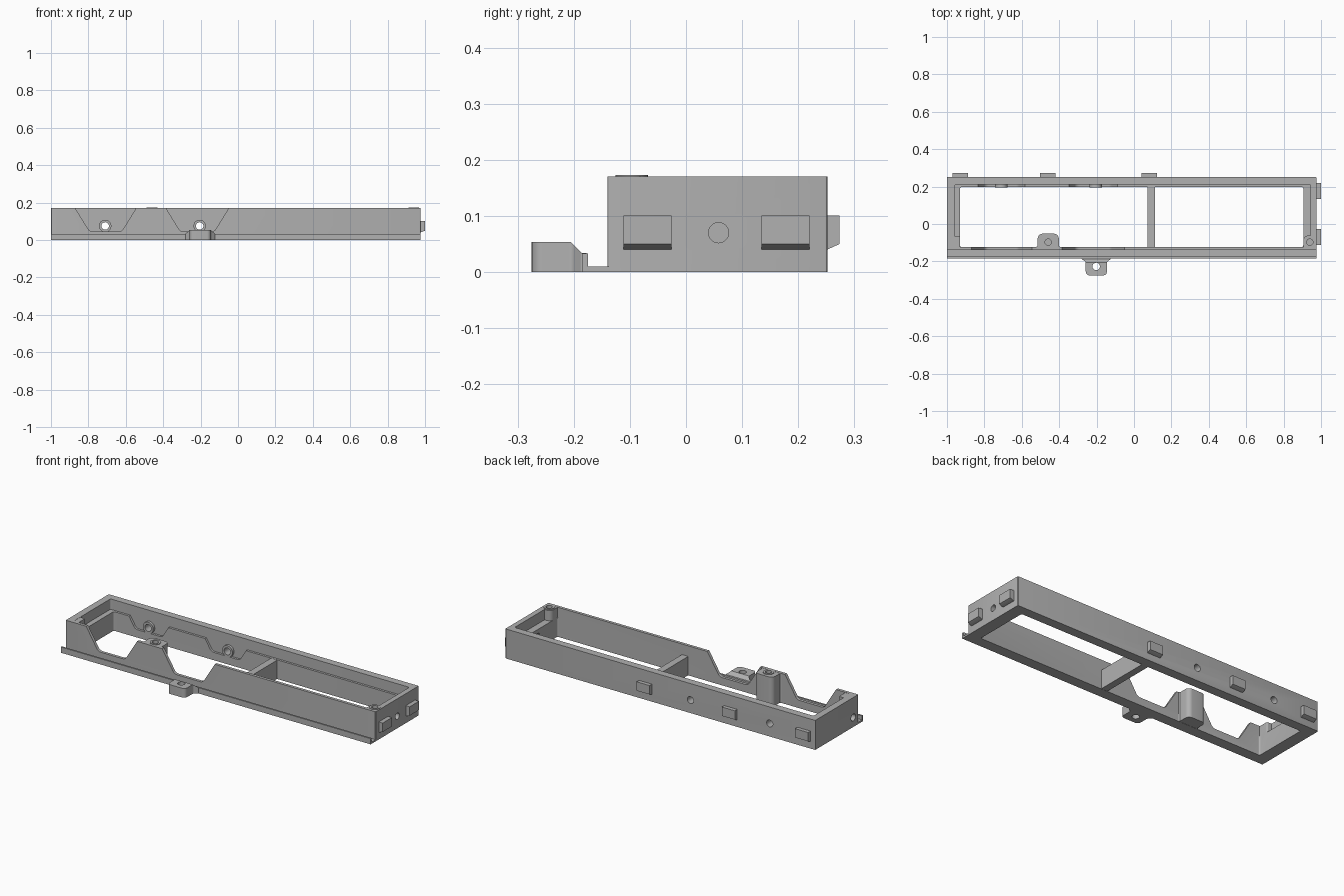
import bpy, bmesh, math
from mathutils import Vector

cube = bpy.data.objects.get("Cube")
if cube:
    bpy.data.objects.remove(cube, do_unlink=True)

grey = bpy.data.materials.new("matte grey")
grey.use_nodes = True
GREY = (0.44, 0.44, 0.44, 1)
grey.diffuse_color = GREY
grey.node_tree.nodes["Principled BSDF"].inputs["Base Color"].default_value = GREY


def rounded(pts, radii, steps=5):
    """Round the corners of a 2D outline; radii holds one radius per corner."""
    out = []
    for i, p in enumerate(pts):
        p = Vector(p)
        r = radii[i]
        if r == 0:
            out.append(tuple(p))
            continue
        u = (Vector(pts[i - 1]) - p).normalized()
        v = (Vector(pts[(i + 1) % len(pts)]) - p).normalized()
        half = u.angle(v) / 2
        a, b = p + u * r / math.tan(half), p + v * r / math.tan(half)
        c = p + (u + v).normalized() * r / math.sin(half)
        for k in range(steps + 1):
            d = (a - c).lerp(b - c, k / steps).normalized()
            out.append(tuple(c + d * r))
    return out


def prism(name, pts, axis, lo, hi):
    """Extrude a 2D outline along x (yz outline), y (xz outline) or z (xy outline)."""
    place = {"x": lambda a, b, t: (t, a, b),
             "y": lambda a, b, t: (a, t, b),
             "z": lambda a, b, t: (a, b, t)}[axis]
    bm = bmesh.new()
    low = [bm.verts.new(place(a, b, lo)) for a, b in pts]
    high = [bm.verts.new(place(a, b, hi)) for a, b in pts]
    bm.faces.new(low)
    bm.faces.new(high)
    n = len(pts)
    for i in range(n):
        j = (i + 1) % n
        bm.faces.new((low[i], low[j], high[j], high[i]))
    bmesh.ops.recalc_face_normals(bm, faces=bm.faces)
    mesh = bpy.data.meshes.new(name)
    bm.to_mesh(mesh)
    bm.free()
    mesh.materials.append(grey)
    obj = bpy.data.objects.new(name, mesh)
    bpy.context.collection.objects.link(obj)
    return obj


def rect(x0, x1, y0, y1):
    return [(x0, y0), (x1, y0), (x1, y1), (x0, y1)]


def circle(a, b, r, n=28):
    return [(a + r * math.cos(2 * math.pi * k / n), b + r * math.sin(2 * math.pi * k / n))
            for k in range(n)]


def activate(obj):
    bpy.ops.object.select_all(action='DESELECT')
    obj.select_set(True)
    bpy.context.view_layer.objects.active = obj


def combine(obj, tool, operation='DIFFERENCE'):
    """Apply a boolean and discard the tool object."""
    tool.hide_render = True
    mod = obj.modifiers.new("cut", 'BOOLEAN')
    mod.operation = operation
    mod.solver = 'EXACT'
    mod.object = tool
    activate(obj)
    bpy.ops.object.modifier_apply(modifier=mod.name)
    bpy.data.objects.remove(tool, do_unlink=True)


TOP = 0.17
HOLES_X = (-0.71, -0.205)

# Main frame: outer block, lower opening and wider upper opening that leaves a ledge
frame = prism("frame", rounded(rect(-1, 0.975, -0.14, 0.252), [0.005] * 4, 3), "z", 0, TOP)
combine(frame, prism("opening", rounded(rect(-0.93, 0.905, -0.123, 0.197), [0.008] * 4), "z", -0.1, 0.3))
combine(frame, prism("upper_opening", rounded(rect(-0.96, 0.945, -0.123, 0.21), [0.008] * 4), "z", 0.11, 0.3))

# Trapezoid notches through the front wall and the rear ledge
for left, right in ((-0.87, -0.545), (-0.385, -0.05)):
    outline = [(left - 0.016, 0.20), (left, TOP), (left + 0.077, 0.045),
               (right - 0.077, 0.045), (right, TOP), (right + 0.016, 0.20)]
    combine(frame, prism("notch", rounded(outline, [0, 0, 0.03, 0.03, 0, 0]), "y", -0.2, 0.21))

# Ringed screw holes in the rear wall
for x in HOLES_X:
    combine(frame, prism("ring", circle(x, 0.075, 0.033), "y", 0.195, 0.23), 'UNION')
    combine(frame, prism("hole", circle(x, 0.075, 0.02), "y", 0.1, 0.4))

# Hole in the right end
combine(frame, prism("hole", circle(0.058, 0.07, 0.018), "x", 0.8, 1.1))

# Corner block with a side hole at the other end
corner_block = prism("corner_block", rounded(rect(-0.97, -0.93, -0.13, -0.065),
                     [0, 0, 0.008, 0]), "z", 0.001, TOP - 0.001)
combine(frame, corner_block, 'UNION')
combine(frame, prism("hole", circle(-0.095, 0.055, 0.02), "x", -1.1, -0.94))

# Screw posts with blind holes
posts = {
    "front_post": (rounded([(-0.54, -0.13), (-0.515, -0.118), (-0.515, -0.052), (-0.402, -0.052),
                            (-0.402, -0.118), (-0.385, -0.13)], [0, 0, 0.025, 0.025, 0, 0]),
                   (-0.459, -0.097)),
    "corner_post": (rounded(rect(0.905, 0.965, -0.13, -0.062), [0, 0, 0, 0.025]), (0.94, -0.097)),
}
for name, (outline, (x, y)) in posts.items():
    post = prism(name, outline, "z", 0.001, TOP - 0.001)
    combine(post, prism("collar", circle(x, y, 0.029), "z", 0.15, TOP + 0.003), 'UNION')
    if name == "corner_post":
        combine(frame, prism("hole", circle(x, y, 0.017), "z", 0.08, 0.3))
    combine(post, prism("hole", circle(x, y, 0.017), "z", 0.08, 0.3))

# Cross bar between the front and rear walls
prism("cross_bar", rect(0.072, 0.112, -0.13, 0.205), "z", 0.001, 0.109)

# Front rail: thin plate with an upturned lip
prism("front_rail", [(-0.185, 0), (-0.13, 0), (-0.13, 0.01), (-0.175, 0.01),
                     (-0.175, 0.033), (-0.185, 0.033)], "x", -1, 0.975)

# Mounting tab on the rail
tab = prism("mounting_tab", [(-0.275, 0), (-0.275, 0.053), (-0.205, 0.053), (-0.186, 0.034),
                             (-0.177, 0.034), (-0.177, 0)], "x", -0.3, -0.1)
tab_outline = [(-0.28, -0.16), (-0.28, -0.187), (-0.258, -0.203), (-0.258, -0.3 + 0.025),
               (-0.145, -0.275), (-0.145, -0.203), (-0.123, -0.187), (-0.123, -0.16)]
combine(tab, prism("outline", rounded(tab_outline, [0, 0.005, 0.012, 0.02, 0.02, 0.012, 0.005, 0]),
                   "z", -0.1, 0.2), 'INTERSECT')
combine(tab, prism("hole", circle(-0.202, -0.227, 0.02), "z", -0.1, 0.2))


# Snap clips with a sloped underside, on the rear wall and the right end
def clip_profile(wall, tip):
    return [(wall - 0.01, 0.04), (wall, 0.04), (tip, 0.05), (tip, 0.101), (wall - 0.01, 0.101)]


for i, x in enumerate((-0.97, -0.503, 0.04)):
    prism(f"rear_clip_{i + 1}", clip_profile(0.252, 0.274), "x", x, x + 0.083)
for i, y in enumerate((-0.111, 0.135)):
    prism(f"end_clip_{i + 1}", clip_profile(0.975, 1.0), "y", y, y + 0.085)

# Smooth rounded corners while keeping hard edges
for obj in bpy.context.collection.objects:
    if obj.type == 'MESH' and grey.name in obj.data.materials:
        activate(obj)
        bpy.ops.object.shade_smooth_by_angle(angle=math.radians(30))
